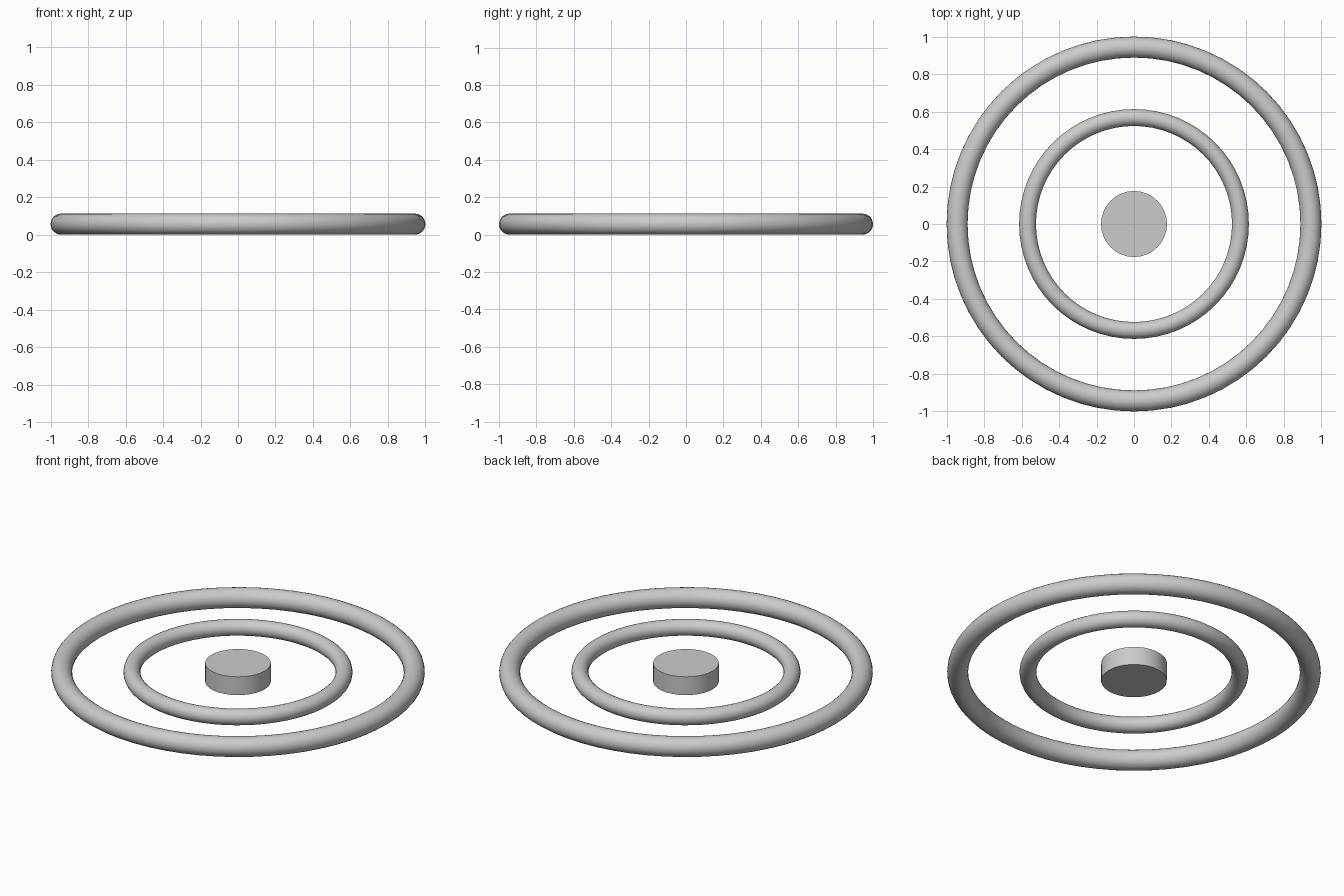
import bpy

if "Cube" in bpy.data.objects:
    bpy.data.objects.remove(bpy.data.objects["Cube"])

MID_Z = 0.056


def ring(name, major, minor):
    bpy.ops.mesh.primitive_torus_add(
        major_segments=64, minor_segments=24,
        major_radius=major, minor_radius=minor, location=(0, 0, MID_Z))
    bpy.context.object.name = name
    bpy.ops.object.shade_smooth()


# Two concentric round rings
ring("outer_ring", 0.944, 0.056)
ring("inner_ring", 0.568, 0.045)

# Central disc
bpy.ops.mesh.primitive_cylinder_add(
    vertices=32, radius=0.176, depth=0.108, location=(0, 0, MID_Z))
bpy.context.object.name = "centre_disc"
bpy.ops.object.shade_smooth_by_angle()
